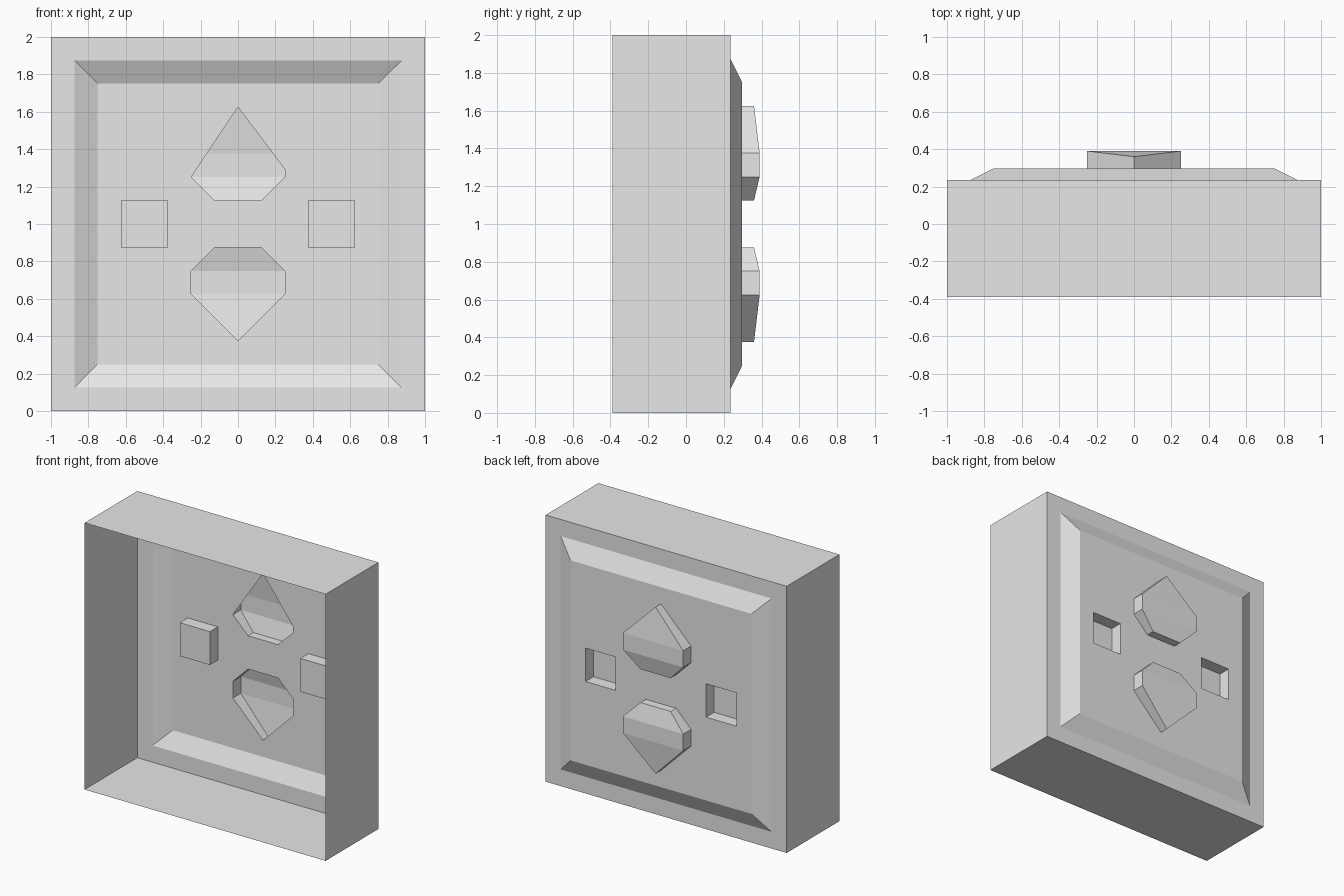
import bpy, bmesh

if "Cube" in bpy.data.objects:
    bpy.data.objects.remove(bpy.data.objects["Cube"])

grey = bpy.data.materials.new("plain grey")
grey.diffuse_color = (0.8, 0.8, 0.8, 1)
grey.use_nodes = True
grey.node_tree.nodes["Principled BSDF"].inputs["Base Color"].default_value = grey.diffuse_color

FRONT, BACK, PANEL, RIM, RIDGE, POCKET = -0.39, 0.235, 0.297, 0.36, 0.39, 0.203


def square(half, y, cx=0.0):
    """Square loop around (cx, z=1), counter-clockwise seen from the back."""
    return [(cx + sx * half, y, 1 + sz * half)
            for sx, sz in ((1, 1), (1, -1), (-1, -1), (-1, 1))]


def add_object(name, bm):
    mesh = bpy.data.meshes.new(name)
    bm.to_mesh(mesh)
    bm.free()
    mesh.materials.append(grey)
    bpy.context.collection.objects.link(bpy.data.objects.new(name, mesh))


def shell(name, loops, caps=()):
    """Skin consecutive loops; caps are faces given as indices into the last loop."""
    bm = bmesh.new()
    rings = [[bm.verts.new(p) for p in loop] for loop in loops]
    for a, b in zip(rings, rings[1:]):
        n = len(a)
        for i in range(n):
            j = (i + 1) % n
            bm.faces.new((a[i], a[j], b[j], b[i]))
    for cap in caps:
        bm.faces.new([rings[-1][i] for i in cap])
    add_object(name, bm)


def gem(y=None, flip=False):
    """Seven-sided gem outline; y=None gives the folded outer face."""
    pts = [(0, 1.625, RIM), (0.25, 1.375, RIDGE), (0.25, 1.25, RIDGE), (0.125, 1.125, RIM),
           (-0.125, 1.125, RIM), (-0.25, 1.25, RIDGE), (-0.25, 1.375, RIDGE)]
    if flip:
        pts = [(-x, 2 - z, d) for x, z, d in pts]
    return [(x, d if y is None else y, z) for x, z, d in pts]


# Open-fronted case with a flat frame at the back, then the sloped panel edge
shell("case", [square(1, FRONT), square(1, BACK), square(0.875, BACK)])
shell("panel_bevel", [square(0.875, BACK), square(0.75, PANEL)])

# Hollow gems that bulge backwards
for name, flip in (("upper_gem", False), ("lower_gem", True)):
    shell(name, [gem(PANEL, flip), gem(None, flip)],
          [(0, 1, 6), (1, 2, 5, 6), (2, 3, 4, 5)])

# Square pockets sunk in from the back
for name, x in (("left_pocket", -0.5), ("right_pocket", 0.5)):
    shell(name, [square(0.125, PANEL, x), square(0.125, POCKET, x)], [(0, 1, 2, 3)])

# Panel sheet with openings for gems and pockets
bm = bmesh.new()
edges = []
for loop in (square(0.75, PANEL), gem(PANEL), gem(PANEL, True),
             square(0.125, PANEL, -0.5), square(0.125, PANEL, 0.5)):
    vs = [bm.verts.new(p) for p in loop]
    edges += [bm.edges.new((vs[i], vs[(i + 1) % len(vs)])) for i in range(len(vs))]
bmesh.ops.triangle_fill(bm, edges=edges, use_beauty=True, normal=(0, 1, 0))
for f in bm.faces:
    f.normal_update()
    if f.normal.y < 0:
        f.normal_flip()
# Slivers of sheet that narrow the upper opening
for tri in (((0, 1.625), (0.25, 1.375), (0.25, 1.292)),
            ((0, 1.625), (-0.25, 1.25), (-0.25, 1.375))):
    bm.faces.new([bm.verts.new((x, PANEL, z)) for x, z in reversed(tri)])
for f in bm.faces:
    f.normal_update()
    if f.normal.y < 0:
        f.normal_flip()
add_object("panel", bm)
